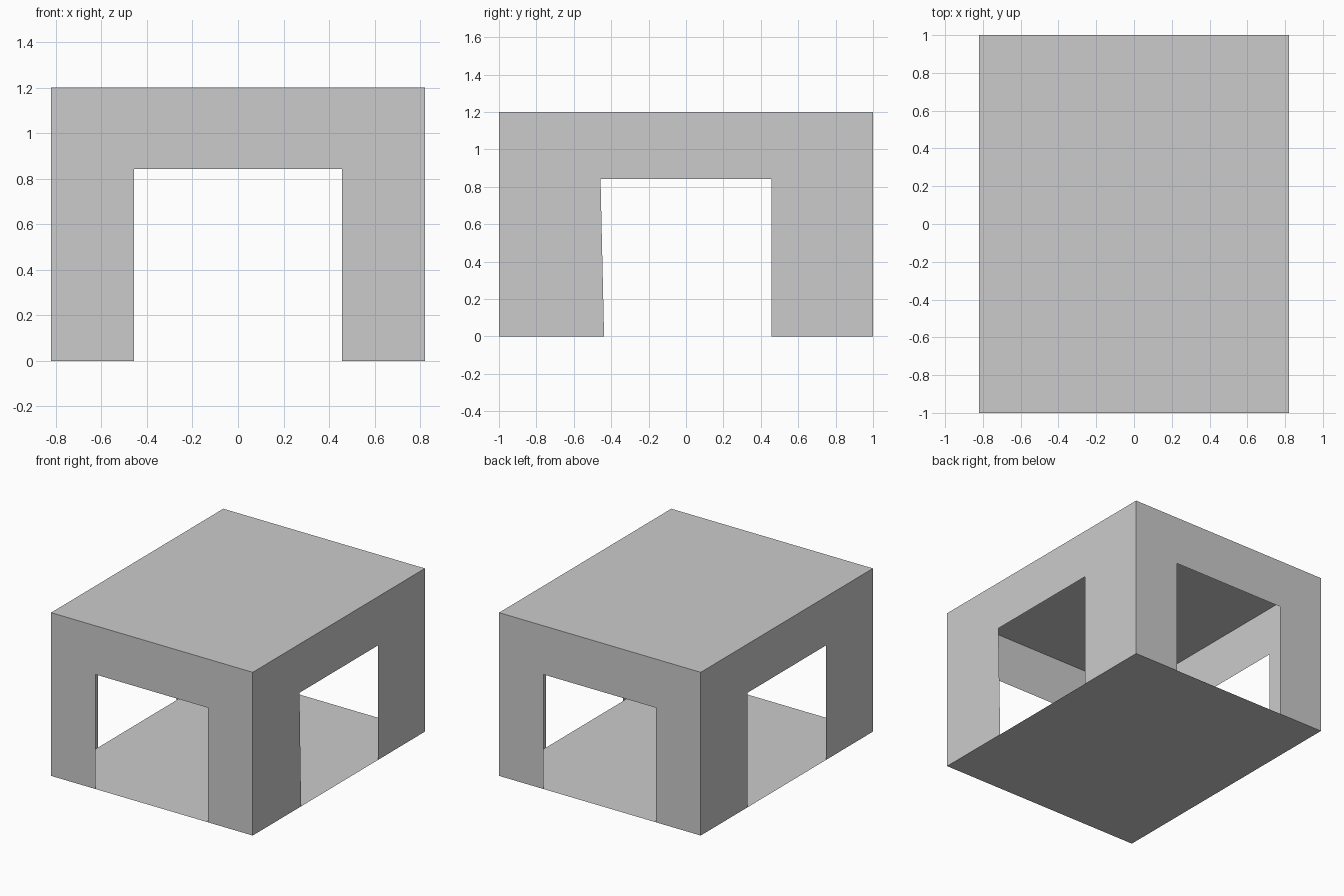
import bpy

if "Cube" in bpy.data.objects:
    bpy.data.objects.remove(bpy.data.objects["Cube"])

HX, HY, H = 0.82, 1.0, 1.2      # half width, half depth, height
DOOR, DOOR_H = 0.457, 0.842     # half door width, door height


def sheet(name, pts):
    """One flat single-sided panel from an outline."""
    mesh = bpy.data.meshes.new(name)
    mesh.from_pydata(pts, [], [range(len(pts))])
    obj = bpy.data.objects.new(name, mesh)
    bpy.context.collection.objects.link(obj)
    return obj


def wall_profile(half, foot=-DOOR):
    """Upright panel outline with a doorway; foot is the lower left door corner."""
    return [(-half, 0), (foot, 0), (-DOOR, DOOR_H), (DOOR, DOOR_H),
            (DOOR, 0), (half, 0), (half, H), (-half, H)]


# End walls, normals facing outwards
end = wall_profile(HX)
sheet("front_wall", [(u, -HY, z) for u, z in end])
sheet("back_wall", [(-u, HY, z) for u, z in end])

# Side walls; the right doorway has one slightly slanted jamb
sheet("right_wall", [(HX, u, z) for u, z in wall_profile(HY, -0.438)])
sheet("left_wall", [(-HX, -u, z) for u, z in wall_profile(HY)])

# Floor and flat roof
plan = [(-HX, -HY), (HX, -HY), (HX, HY), (-HX, HY)]
sheet("roof", [(x, y, H) for x, y in plan])
sheet("floor", [(x, y, 0) for x, y in reversed(plan)])
